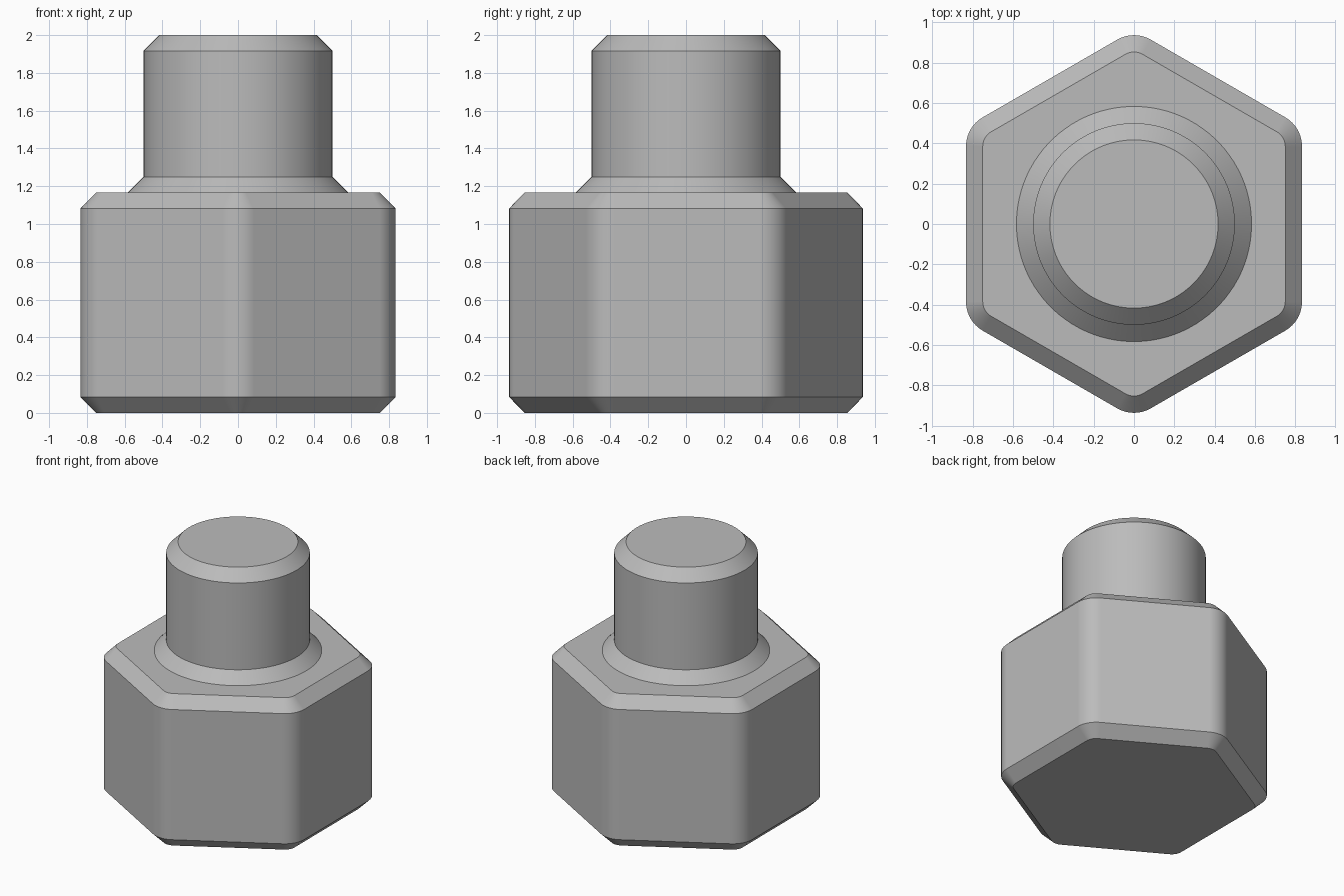
import bpy
import bmesh
from math import cos, sin, pi, radians

cube = bpy.data.objects.get("Cube")
if cube:
    bpy.data.objects.remove(cube, do_unlink=True)

SIDES, PER_CORNER = 6, 16
COUNT = SIDES * PER_CORNER
APOTHEM, FILLET, CHAMFER = 0.833, 0.167, 0.083

steel = bpy.data.materials.new("plain_grey")
steel.use_nodes = True
grey = (0.5, 0.5, 0.5, 1)
steel.diffuse_color = grey
steel.node_tree.nodes["Principled BSDF"].inputs["Base Color"].default_value = grey


def hexagon(inset, z):
    """Hexagon with rounded corners, one corner on each end of y."""
    centre = (APOTHEM - FILLET) / cos(pi / SIDES)
    radius = FILLET - inset
    points = []
    for corner in range(SIDES):
        mid = pi / 2 + corner * 2 * pi / SIDES
        for step in range(PER_CORNER):
            a = mid + (step / (PER_CORNER - 1) - 0.5) * 2 * pi / SIDES
            points.append((centre * cos(mid) + radius * cos(a),
                           centre * sin(mid) + radius * sin(a), z))
    return points


def circle(radius, z):
    """Circle whose points line up with those of the hexagon."""
    angles = [pi / 2 + (i - (PER_CORNER - 1) / 2) * 2 * pi / COUNT for i in range(COUNT)]
    return [(radius * cos(a), radius * sin(a), z) for a in angles]


# Sections from the base of the hexagonal head to the tip of the round stud
sections = [
    hexagon(CHAMFER, 0), hexagon(0, 0.083), hexagon(0, 1.083), hexagon(CHAMFER, 1.167),
    circle(0.583, 1.167), circle(0.5, 1.25), circle(0.5, 1.917), circle(0.417, 2),
]

bm = bmesh.new()
rings = [[bm.verts.new(p) for p in section] for section in sections]
for low, high in zip(rings, rings[1:]):
    for i in range(COUNT):
        j = (i + 1) % COUNT
        bm.faces.new((low[i], low[j], high[j], high[i]))
bm.faces.new(rings[0][::-1])
bm.faces.new(rings[-1])

mesh = bpy.data.meshes.new("hex_head_with_stud")
bm.to_mesh(mesh)
bm.free()
mesh.materials.append(steel)
part = bpy.data.objects.new("hex_head_with_stud", mesh)
bpy.context.collection.objects.link(part)

# Smooth fillets and round walls, crisp chamfer edges, flat hexagon sides
bpy.ops.object.select_all(action="DESELECT")
part.select_set(True)
bpy.context.view_layer.objects.active = part
bpy.ops.object.shade_smooth_by_angle(angle=radians(30))
weighted = part.modifiers.new("flat_sides", "WEIGHTED_NORMAL")
weighted.keep_sharp = True
